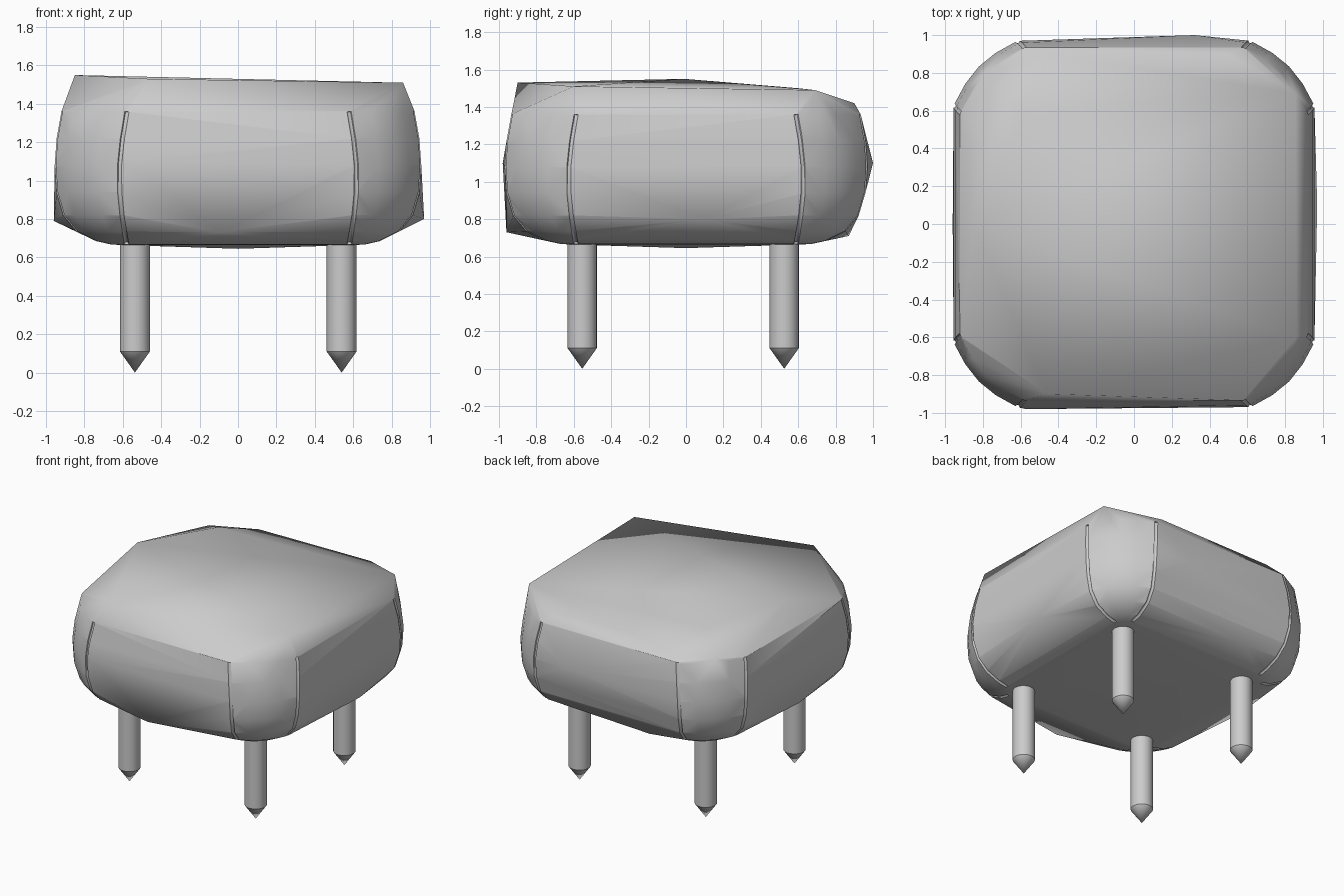
import bpy, bmesh, math

if "Cube" in bpy.data.objects:
    bpy.data.objects.remove(bpy.data.objects["Cube"])

# (half width, height) of the padded body, bottom to shoulder
PROFILE = [(.62, .665), (.665, .668), (.74, .685), (.84, .735), (.91, .82),
           (.945, .94), (.955, 1.08), (.945, 1.22), (.92, 1.36)]
SIGNS = [(1, 1), (-1, 1), (-1, -1), (1, -1)]
YS = 1.015


def seam_offset(z):
    return .58 + .04 * math.sin(math.pi * (z - .665) / .695)


def corner(a, z):
    """Slightly flattened corner of one level, from one seam to the other."""
    s = min(seam_offset(z), a)
    r = a - s
    pts = []
    for i in range(5):
        t = i * math.pi / 8
        chord = math.sin(t) / (math.sin(t) + math.cos(t))
        pts.append((s + r * (.5 * math.sin(t) + .5 * chord),
                    s + r * (.5 * math.cos(t) + .5 * (1 - chord)), z))
    return pts


# Body: hull of the padded levels plus the uneven top and slack sides
points = [(x * sx, y * sy * YS, z) for a, z in PROFILE
          for x, y, z in corner(a, z) for sx, sy in SIGNS]
points += [(-.46, -.90, 1.53), (.86, -.60, 1.51), (.855, .69, 1.49),
           (-.85, -.01, 1.55), (-.60, .60, 1.50),
           (-.45, .90, 1.41), (.50, .90, 1.42), (-.80, .79, 1.39)]
points += [(.32, 1.0, 1.10), (-.57, -.98, 1.10), (.97, .10, .80),
           (-.96, 0, .79), (-.10, -.96, .73), (-.30, .87, .71), (0, 0, .645)]
bm = bmesh.new()
for p in points:
    bm.verts.new(p)
bmesh.ops.remove_doubles(bm, verts=bm.verts[:], dist=.002)
hull = bmesh.ops.convex_hull(bm, input=bm.verts[:])
loose = {g for g in hull["geom_interior"] + hull["geom_unused"]
         if isinstance(g, bmesh.types.BMVert)}
bmesh.ops.delete(bm, geom=list(loose), context='VERTS')
bmesh.ops.recalc_face_normals(bm, faces=bm.faces[:])
mesh = bpy.data.meshes.new("padded_body")
bm.to_mesh(mesh)
bm.free()
body = bpy.data.objects.new("padded_body", mesh)
bpy.context.collection.objects.link(body)

# Seam cutter: two thin tubes along each corner panel
curve = bpy.data.curves.new("seam_cutter", 'CURVE')
curve.dimensions = '3D'
curve.bevel_depth = .013
curve.bevel_resolution = 1
curve.use_fill_caps = True
for sx, sy in SIGNS:
    for end in (0, -1):
        path = [corner(a, z)[end] for a, z in PROFILE[1:]]
        spline = curve.splines.new('POLY')
        spline.points.add(len(path) - 1)
        for pt, (x, y, z) in zip(spline.points, path):
            pt.co = (x * sx, y * sy * YS, z, 1)
cutter = bpy.data.objects.new("seam_cutter", curve)
bpy.context.collection.objects.link(cutter)
bpy.context.view_layer.objects.active = cutter
cutter.select_set(True)
bpy.ops.object.convert(target='MESH')
cutter = bpy.context.object
cutter.hide_render = True
cutter.select_set(False)

groove = body.modifiers.new("seam_grooves", 'BOOLEAN')
groove.operation = 'DIFFERENCE'
groove.solver = 'EXACT'
groove.use_self = True
groove.object = cutter
bpy.context.view_layer.objects.active = body
body.select_set(True)
bpy.ops.object.modifier_apply(modifier=groove.name)
bpy.data.objects.remove(cutter)
bpy.ops.object.shade_smooth_by_angle(angle=math.radians(60))
body.select_set(False)


# Legs: round posts with pointed tips
def leg(name, x, y, sides=32):
    bm = bmesh.new()
    rings = [[bm.verts.new((x + .078 * math.cos(2 * math.pi * i / sides),
                            y + .078 * math.sin(2 * math.pi * i / sides), z))
              for i in range(sides)] for z in (.11, .68)]
    tip = bm.verts.new((x, y, 0))
    for i in range(sides):
        j = (i + 1) % sides
        bm.faces.new((rings[0][i], rings[0][j], rings[1][j], rings[1][i]))
        bm.faces.new((tip, rings[0][j], rings[0][i]))
    bm.faces.new(rings[1])
    bmesh.ops.recalc_face_normals(bm, faces=bm.faces[:])
    mesh = bpy.data.meshes.new(name)
    bm.to_mesh(mesh)
    bm.free()
    ob = bpy.data.objects.new(name, mesh)
    bpy.context.collection.objects.link(ob)
    bpy.context.view_layer.objects.active = ob
    ob.select_set(True)
    bpy.ops.object.shade_smooth_by_angle(angle=math.radians(35))
    ob.select_set(False)


for side, x in (("left", -.537), ("right", .54)):
    for end, y in (("front", -.555), ("back", .525)):
        leg(f"{end}_{side}_leg", x, y)
